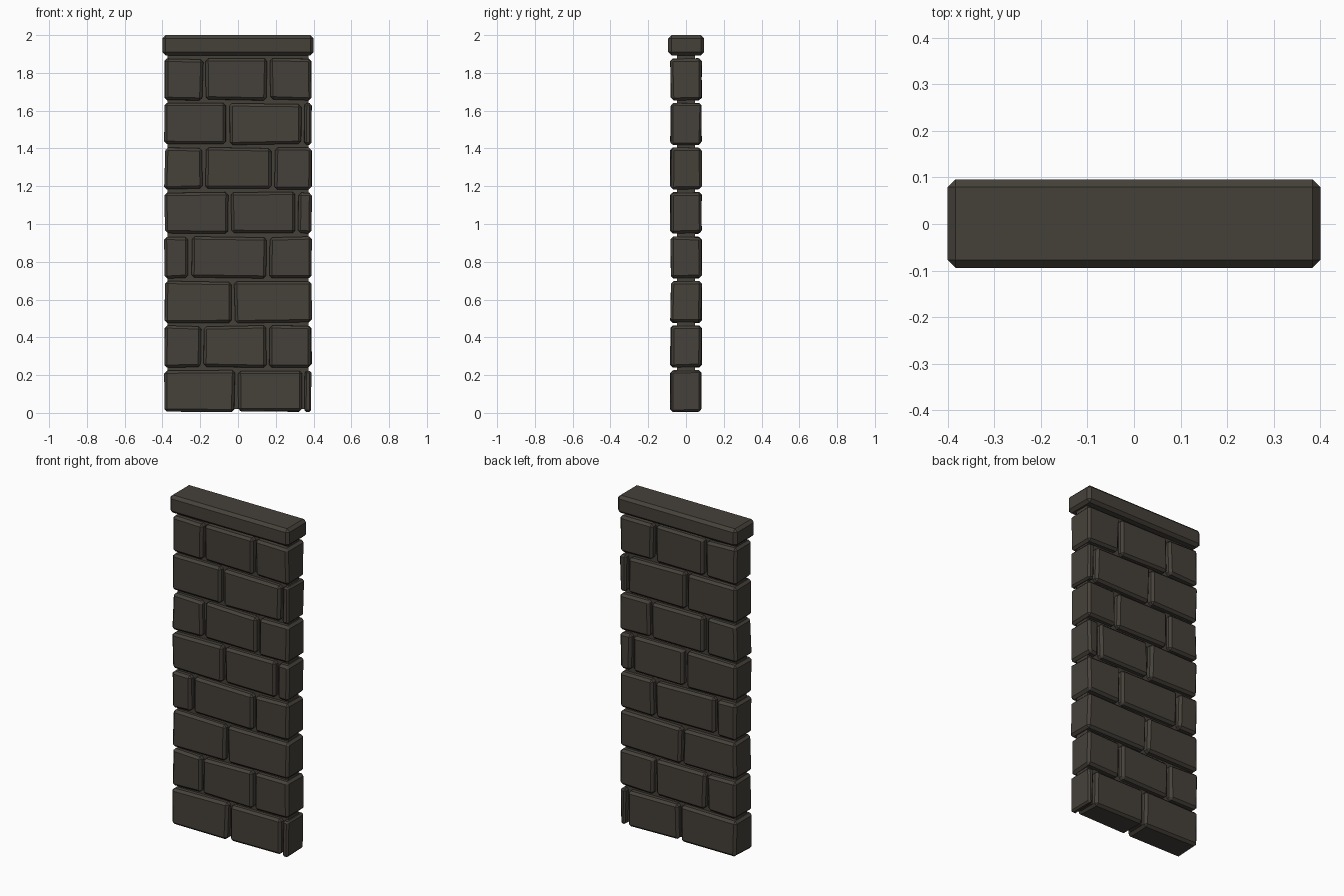
import bpy, bmesh, random
from mathutils import Vector

if "Cube" in bpy.data.objects:
    bpy.data.objects.remove(bpy.data.objects["Cube"])

random.seed(4)

stone = bpy.data.materials.new("dark_stone")
stone.diffuse_color = (0.060, 0.052, 0.042, 1)
stone.use_nodes = True
stone.node_tree.nodes["Principled BSDF"].inputs["Base Color"].default_value = stone.diffuse_color


def block(name, x, y, z, bevel, jitter=0.0):
    """Chamfered box between the given limits, with slightly uneven corners."""
    bm = bmesh.new()
    bmesh.ops.create_cube(bm, size=1.0)
    for v in bm.verts:
        v.co = Vector([lim[1] if c > 0 else lim[0] for c, lim in zip(v.co, (x, y, z))])
        v.co += Vector([random.uniform(-jitter, jitter) for _ in range(3)])
    if bevel:
        bmesh.ops.bevel(bm, geom=bm.edges[:], offset=bevel, segments=1,
                        affect='EDGES', profile=0.5)
    bmesh.ops.recalc_face_normals(bm, faces=bm.faces[:])
    mesh = bpy.data.meshes.new(name)
    bm.to_mesh(mesh)
    bm.free()
    mesh.materials.append(stone)
    ob = bpy.data.objects.new(name, mesh)
    bpy.context.collection.objects.link(ob)
    return ob


# Vertical joint centres for each course, bottom to top
courses = [
    (-0.010, 0.345), (-0.188, 0.158), (-0.027,), (-0.252, 0.158),
    (-0.045, 0.309), (-0.180, 0.185), (-0.055, 0.342), (-0.178, 0.162),
]
pitch, gap = 0.2357, 0.009

# Brick courses
for r, joints in enumerate(courses):
    z = (0.007 + r * pitch, 0.007 + r * pitch + 0.217)
    edges = (-0.388 - gap, *joints, 0.388 + gap)
    for i in range(len(edges) - 1):
        x = (edges[i] + gap, edges[i + 1] - gap)
        bevel = min(0.014, (x[1] - x[0]) * 0.28)
        block(f"brick_{r + 1}_{i + 1}", x, (-0.081, 0.081), z, bevel, 0.004)

# Recessed mortar core
block("mortar_core", (-0.372, 0.372), (-0.047, 0.047), (0.02, 1.92), 0)

# Coping stone
block("coping", (-0.40, 0.40), (-0.094, 0.096), (1.893, 2.0), 0.017)
